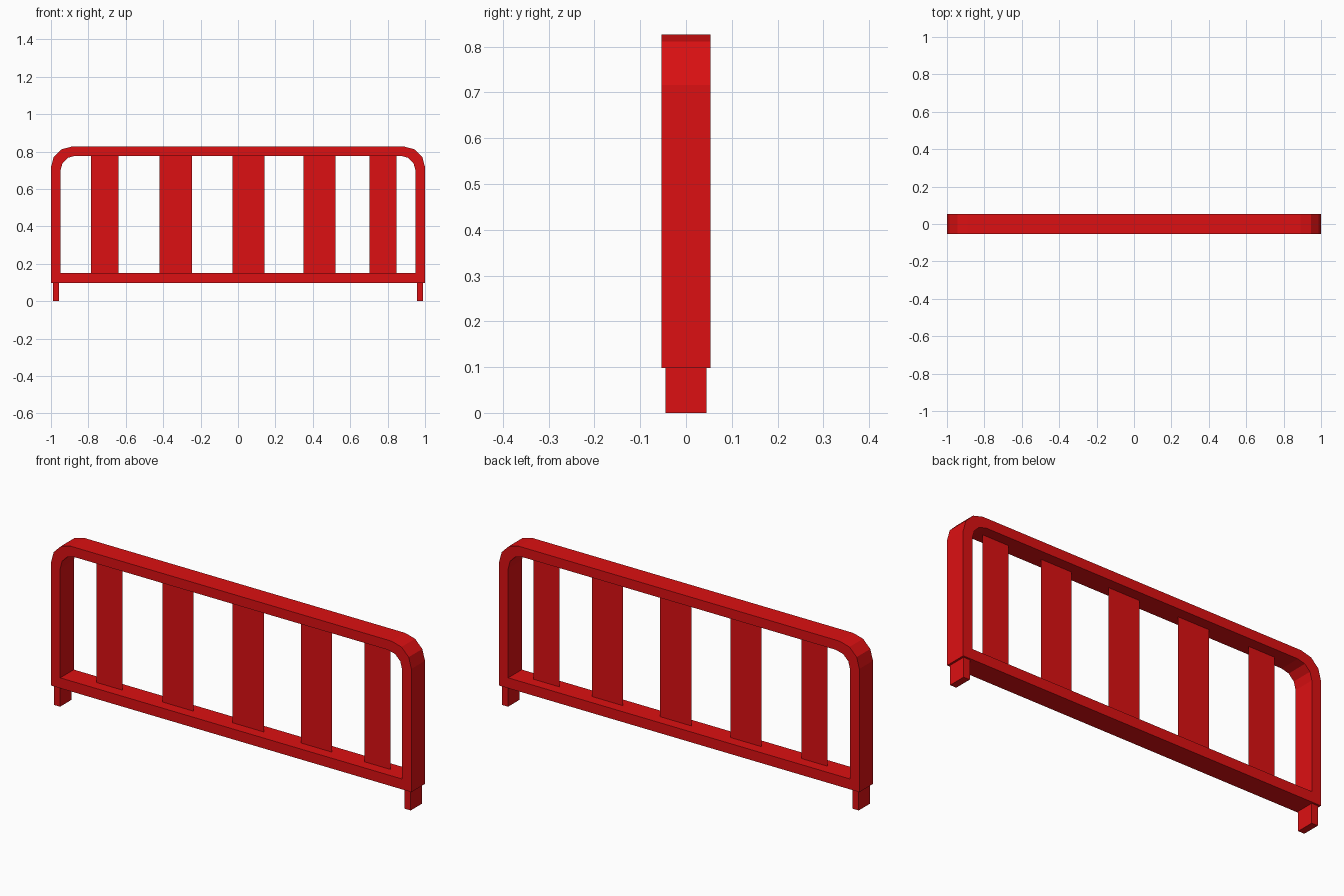
import bpy, bmesh
from math import sin, cos, radians

if "Cube" in bpy.data.objects:
    bpy.data.objects.remove(bpy.data.objects["Cube"])

red = bpy.data.materials.new("red_paint")
red.diffuse_color = (0.72, 0.005, 0.006, 1)
red.use_nodes = True
red.node_tree.nodes["Principled BSDF"].inputs["Base Color"].default_value = red.diffuse_color
D = 0.054  # half depth of the frame


def finish(name, bm):
    bmesh.ops.recalc_face_normals(bm, faces=bm.faces)
    me = bpy.data.meshes.new(name)
    bm.to_mesh(me)
    bm.free()
    me.materials.append(red)
    ob = bpy.data.objects.new(name, me)
    bpy.context.collection.objects.link(ob)
    return ob


def box(name, x0, x1, y0, y1, z0, z1):
    bm = bmesh.new()
    bmesh.ops.create_cube(bm, size=1)
    for v in bm.verts:
        v.co = ((x0 + x1) / 2 + v.co.x * (x1 - x0),
                (y0 + y1) / 2 + v.co.y * (y1 - y0),
                (z0 + z1) / 2 + v.co.z * (z1 - z0))
    return finish(name, bm)


def arch_line(half, top, r, base, seg=3):
    """Half-open rounded outline, left foot to right foot."""
    right = [(half, base)]
    for i in range(seg + 1):
        a = radians(90 * i / seg)
        right.append((half - r + r * cos(a), top - r + r * sin(a)))
    return [(-x, z) for x, z in right] + right[::-1]


# Rounded hoop: strip between outer and inner outline, extruded through the depth
outer = arch_line(1.0, 0.826, 0.11, 0.15)
inner = arch_line(0.949, 0.777, 0.078, 0.15)
bm = bmesh.new()
vo = [bm.verts.new((x, -D, z)) for x, z in outer]
vi = [bm.verts.new((x, -D, z)) for x, z in inner]
for i in range(len(vo) - 1):
    bm.faces.new((vo[i], vo[i + 1], vi[i + 1], vi[i]))
ext = bmesh.ops.extrude_face_region(bm, geom=bm.faces[:])
for v in ext["geom"]:
    if isinstance(v, bmesh.types.BMVert):
        v.co.y = D
finish("frame_hoop", bm)

# Bottom rail
box("bottom_rail", -1, 1, -D, D, 0.098, 0.15)

# Legs
for side, s in (("left", -1), ("right", 1)):
    xs = sorted((s * 0.99, s * 0.956))
    box(side + "_leg", xs[0], xs[1], -0.045, 0.045, 0, 0.098)

# Flat sheet slats, unevenly spaced
slats = [(-0.785, -0.64), (-0.42, -0.247), (-0.03, 0.143), (0.35, 0.521), (0.702, 0.847)]
for n, (x0, x1) in enumerate(slats, 1):
    bm = bmesh.new()
    bm.faces.new([bm.verts.new(p) for p in
                  ((x0, 0, 0.15), (x1, 0, 0.15), (x1, 0, 0.777), (x0, 0, 0.777))])
    finish(f"slat_{n}", bm)
